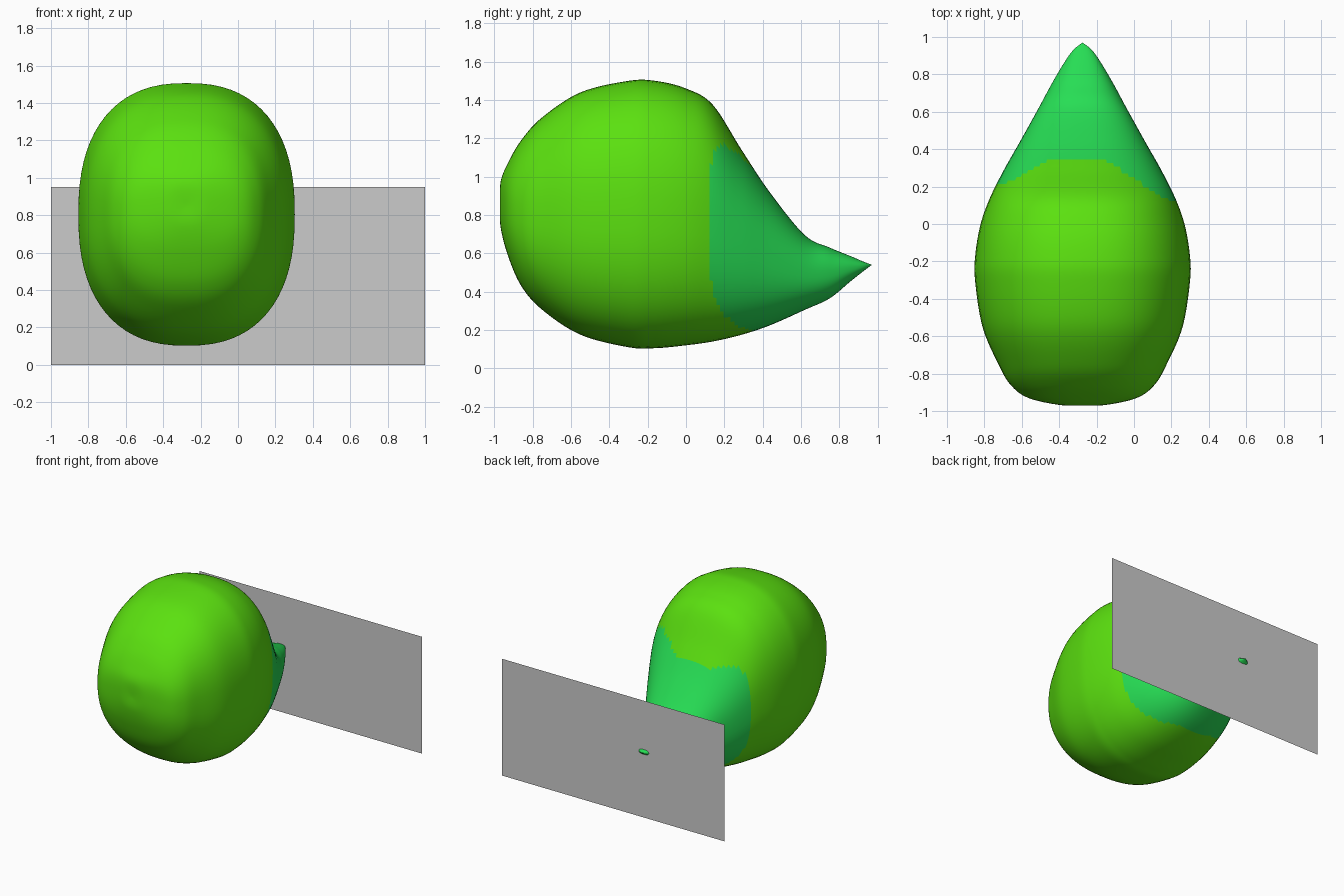
import bpy, bmesh, math

if "Cube" in bpy.data.objects:
    bpy.data.objects.remove(bpy.data.objects["Cube"])

def material(name, rgb):
    m = bpy.data.materials.new(name)
    m.diffuse_color = (*rgb, 1)
    m.use_nodes = True
    m.node_tree.nodes["Principled BSDF"].inputs["Base Color"].default_value = m.diffuse_color
    return m

lime = material("lime green", (0.105, 0.75, 0.005))
emerald = material("emerald green", (0.02, 0.73, 0.09))
grey = material("light grey", (0.6, 0.6, 0.6))

CX = -0.275      # centre line of the pod
SEG, SUB, N = 72, 8, 2.4

# Pod stations: y, half width, bottom z, top z
stations = [
    (-.97, .00, .85, .85), (-.968, .12, .74, .97), (-.93, .29, .59, 1.07),
    (-.86, .385, .43, 1.19), (-.75, .45, .305, 1.31), (-.55, .535, .175, 1.44),
    (-.30, .575, .11, 1.50), (-.16, .573, .105, 1.50), (0, .545, .12, 1.46),
    (.14, .495, .14, 1.375), (.29, .42, .175, 1.14), (.44, .335, .225, .915),
    (.62, .235, .305, .695), (.75, .165, .365, .63), (.86, .10, .455, .585),
    (.93, .05, .51, .555), (.97, 0, .54, .54)]

def spline(pts):
    """Smooth curve through the stations."""
    out = []
    for i in range(len(pts) - 1):
        p = [pts[max(i - 1, 0)], pts[i], pts[i + 1], pts[min(i + 2, len(pts) - 1)]]
        for s in range(SUB):
            t = s / SUB
            out.append([.5 * (2 * b + (c - a) * t + (2 * a - 5 * b + 4 * c - d) * t * t
                              + (3 * b - a - 3 * c + d) * t ** 3) for a, b, c, d in zip(*p)])
    return out[1:]

def power(v):
    return math.copysign(abs(v) ** (2 / N), v)

# Pod: squarish rings lofted from the blunt front to the pointed back
bm = bmesh.new()
rings = []
for y, w, zb, zt in spline(stations):
    ring = []
    for k in range(SEG):
        a = 2 * math.pi * k / SEG
        ring.append(bm.verts.new((CX + w * power(math.cos(a)), y,
                                  (zb + zt) / 2 + (zt - zb) / 2 * power(math.sin(a)))))
    rings.append(ring)
front = bm.verts.new((CX, -.97, .85))
tip = bm.verts.new((CX, .97, .54))
for k in range(SEG):
    j = (k + 1) % SEG
    # The green tip starts further back at the top, the bottom and the left
    a = 2 * math.pi * (k + .5) / SEG
    edge = min(.35, .115 + .24 * power(math.sin(a)) ** 4 + .1 * max(0, -math.cos(a)))
    for r, s in zip(rings, rings[1:]):
        f = bm.faces.new((r[k], r[j], s[j], s[k]))
        f.material_index = int((r[k].co.y + s[k].co.y) / 2 > edge)
    bm.faces.new((front, rings[0][j], rings[0][k]))
    bm.faces.new((tip, rings[-1][k], rings[-1][j])).material_index = 1
bmesh.ops.recalc_face_normals(bm, faces=bm.faces)
for f in bm.faces:
    f.smooth = True
me = bpy.data.meshes.new("pod")
bm.to_mesh(me)
bm.free()
me.materials.append(lime)
me.materials.append(emerald)
bpy.context.collection.objects.link(bpy.data.objects.new("pod", me))

# Flat back panel, pierced by the tip
bpy.ops.mesh.primitive_plane_add(size=1, location=(0, .935, .475),
                                 rotation=(math.pi / 2, 0, 0))
panel = bpy.context.object
panel.name = "back_panel"
panel.scale = (2, .95, 1)
panel.data.materials.append(grey)
